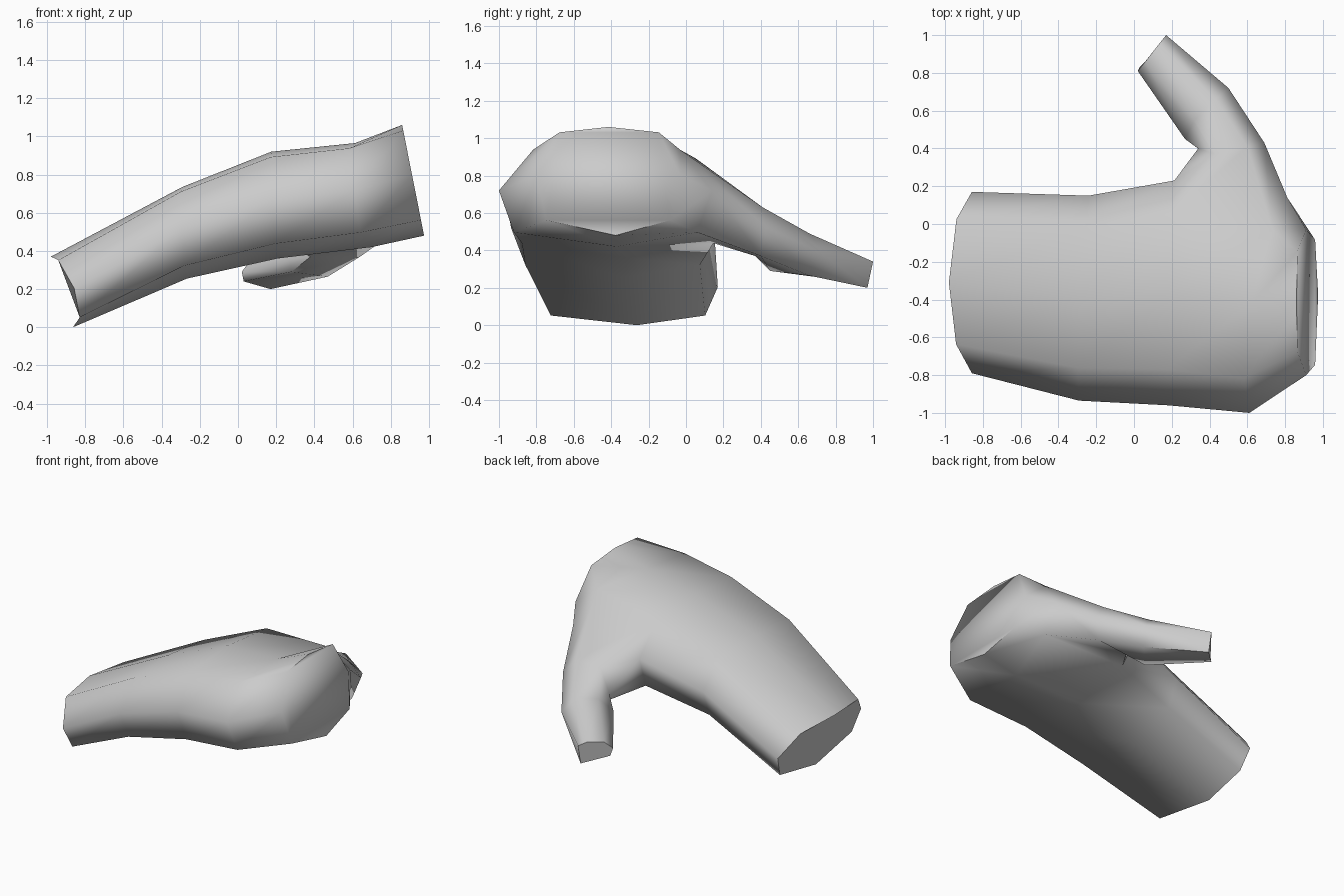
import bpy
import bmesh
import math

if "Cube" in bpy.data.objects:
    bpy.data.objects.remove(bpy.data.objects["Cube"])

# Rounded mitten cross-section: u runs front to back, v runs palm to back of hand
PROFILE = [(0.0, 0.55), (0.16, 0.95), (0.5, 1.0), (0.85, 0.95),
           (1.0, 0.55), (0.93, 0.14), (0.55, 0.0), (0.07, 0.14)]
BT, B, BB = 3, 4, 5   # back-side profile points, where the thumb grows

# Sections from fingertips to wrist:
# top x, top z, bottom x, bottom z, front y, back y, end bow, back skew
SECTIONS = [
    (-0.98, 0.37, -0.865, 0.00, -0.79, 0.17, 0.07, 0.0),
    (-0.30, 0.735, -0.28, 0.255, -0.935, 0.15, 0.0, 0.05),
    (0.17, 0.92, 0.20, 0.36, -0.96, 0.23, 0.0, 0.03),
    (0.58, 0.965, 0.65, 0.42, -1.0, 0.14, 0.0, 0.2),
    (0.86, 1.06, 0.975, 0.48, -0.80, -0.03, 0.0, 0.0),
]

# Thumb loops: inner bottom, middle, top, then outer top, middle, bottom
THUMB = [
    [(0.38, 0.37, 0.37), (0.34, 0.40, 0.45), (0.43, 0.37, 0.60),
     (0.60, 0.41, 0.63), (0.69, 0.43, 0.52), (0.64, 0.40, 0.37)],
    [(0.28, 0.45, 0.29), (0.27, 0.45, 0.36), (0.32, 0.55, 0.47),
     (0.43, 0.66, 0.49), (0.50, 0.72, 0.39), (0.47, 0.66, 0.265)],
    [(0.03, 0.83, 0.24), (0.02, 0.81, 0.29), (0.06, 0.86, 0.345),
     (0.13, 0.95, 0.36), (0.17, 1.00, 0.34), (0.17, 0.97, 0.20)],
]


def section(bm, xt, zt, xb, zb, yf, yb, bow, skew):
    ring = []
    for u, v in PROFILE:
        x = xb + (xt - xb) * v + bow * (2 * u - 1) ** 2
        x += skew * max(0.0, u - 0.4) / 0.6
        ring.append(bm.verts.new((x, yf + (yb - yf) * u, zb + (zt - zb) * v)))
    return ring


def bridge(bm, a, b, skip=()):
    n = len(a)
    for i in range(n):
        if i not in skip:
            j = (i + 1) % n
            bm.faces.new((a[i], a[j], b[j], b[i]))


bm = bmesh.new()

# Palm and fingers, with a hole left for the thumb
rings = [section(bm, *s) for s in SECTIONS]
for k in range(4):
    bridge(bm, rings[k], rings[k + 1], skip=(BT, B) if k == 2 else ())
bm.faces.new(rings[0])
bm.faces.new(rings[-1])

# Thumb grown from the hole
loop = [rings[2][BB], rings[2][B], rings[2][BT],
        rings[3][BT], rings[3][B], rings[3][BB]]
for points in THUMB:
    new_loop = [bm.verts.new(p) for p in points]
    bridge(bm, loop, new_loop)
    loop = new_loop
bm.faces.new(loop)

bmesh.ops.recalc_face_normals(bm, faces=bm.faces)
mesh = bpy.data.meshes.new("mitten_hand")
bm.to_mesh(mesh)
bm.free()

hand = bpy.data.objects.new("mitten_hand", mesh)
bpy.context.collection.objects.link(hand)
grey = bpy.data.materials.new("light grey")
grey.diffuse_color = (0.6, 0.6, 0.6, 1.0)
grey.use_nodes = True
grey.node_tree.nodes["Principled BSDF"].inputs["Base Color"].default_value = grey.diffuse_color
mesh.materials.append(grey)

# Smooth skin, crisp end caps
bpy.context.view_layer.objects.active = hand
hand.select_set(True)
bpy.ops.object.shade_smooth_by_angle(angle=math.radians(72))
